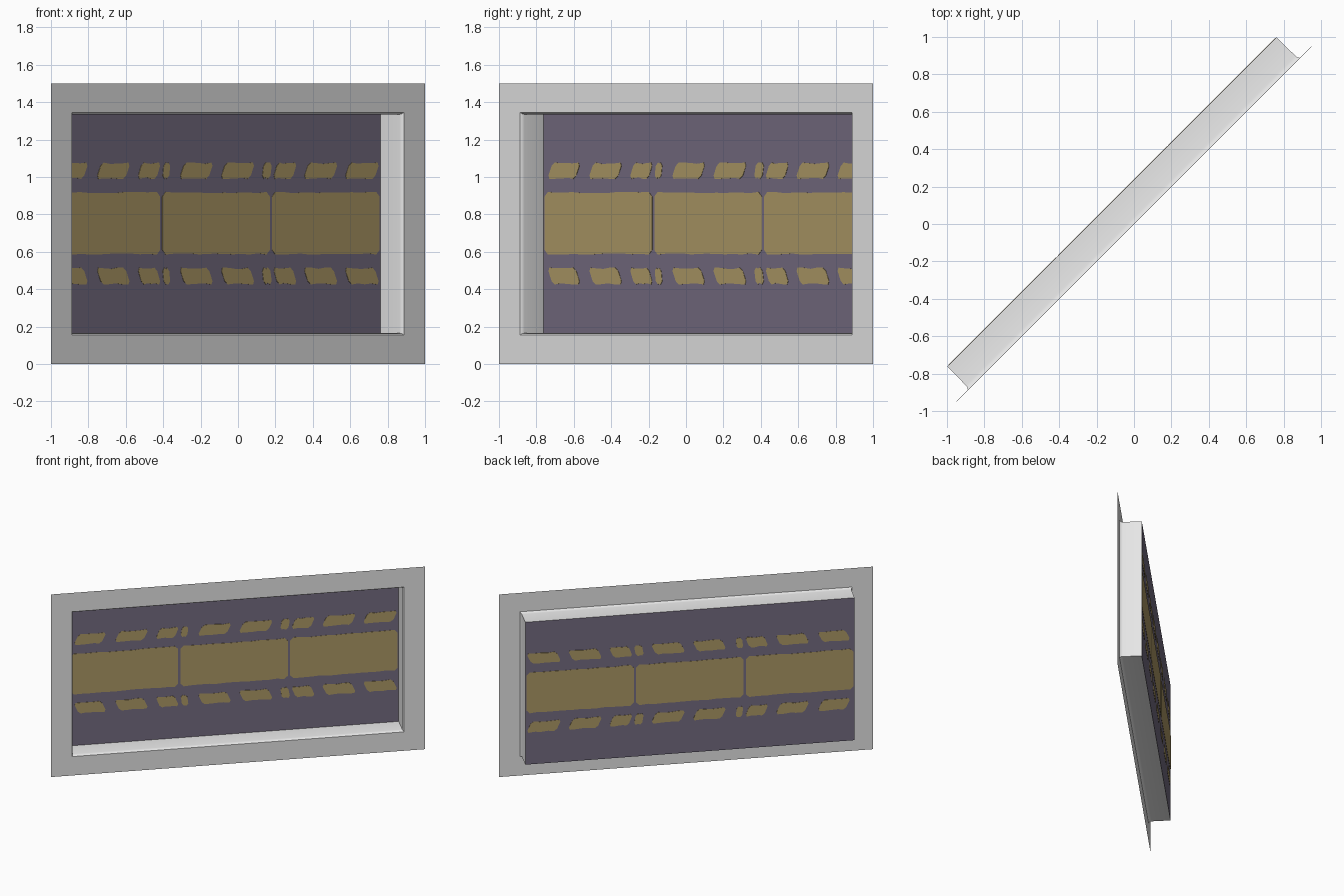
import bpy, bmesh, math, random

if "Cube" in bpy.data.objects:
    bpy.data.objects.remove(bpy.data.objects["Cube"])

random.seed(4)
R2 = math.sqrt(2)
TURN = math.radians(45)          # the whole piece stands on the diagonal
DEPTH = 0.168                    # recess depth
HALF = 0.88 * R2                 # half length of the recessed panel
MID_Z = 0.75


def material(name, rgb):
    m = bpy.data.materials.new(name)
    m.diffuse_color = (*rgb, 1)
    m.use_nodes = True
    m.node_tree.nodes["Principled BSDF"].inputs["Base Color"].default_value = m.diffuse_color
    return m


grey = material("light grey", (0.8, 0.8, 0.8))
purple = material("dusky purple", (0.179, 0.152, 0.222))
gold = material("dull gold", (0.425, 0.323, 0.135))


def finish(name, bm, mat):
    me = bpy.data.meshes.new(name)
    bm.to_mesh(me)
    bm.free()
    me.materials.append(mat)
    ob = bpy.data.objects.new(name, me)
    ob.rotation_euler[2] = TURN
    bpy.context.collection.objects.link(ob)
    return ob


def ring(bm, hx, hz, y):
    return [bm.verts.new((sx * hx, y, MID_Z + sz * hz))
            for sx, sz in ((-1, -1), (1, -1), (1, 1), (-1, 1))]


# Flat border, rounded lip and recess walls as one sheet
bm = bmesh.new()
profile = [(R2, 0.75, 0), (1.256, 0.595, 0), (1.249, 0.588, 0.01),
           (1.246, 0.585, 0.024), (HALF, 0.585, DEPTH)]
rings = [ring(bm, *p) for p in profile]
for a, b in zip(rings, rings[1:]):
    for i in range(4):
        j = (i + 1) % 4
        bm.faces.new((a[i], a[j], b[j], b[i]))
frame = finish("recessed_frame", bm, grey)
bpy.context.view_layer.objects.active = frame
frame.select_set(True)
bpy.ops.object.shade_smooth_by_angle(angle=math.radians(35))

# Recessed panel
bm = bmesh.new()
bm.faces.new(ring(bm, HALF, 0.585, DEPTH))
finish("back_panel", bm, purple)


def plate(bm, x0, x1, z0, z1, lean, cut, waves):
    """Thin slab with clipped corners, a leaning outline and wavy long edges,
    passing through the panel so it shows on both sides."""
    w, h = x1 - x0, z1 - z0
    c = min(cut, w * 0.3)
    pts = [(0, c), (c, 0)]
    pts += [(c + (w - 2 * c) * k / waves, random.uniform(0, 0.007)) for k in range(1, waves)]
    pts += [(w - c, 0), (w, c), (w, h - c), (w - c, h)]
    pts += [(c + (w - 2 * c) * k / waves, h - random.uniform(0, 0.007))
            for k in range(waves - 1, 0, -1)]
    pts += [(c, h), (0, h - c)]
    out = []
    for x, z in pts:
        t = z / h if lean > 0 else 1 - z / h
        s = abs(lean)
        px = x0 + x * (w - s) / w + s * t
        out.append((px, z0 + z))
    front = [bm.verts.new((x, DEPTH - 0.002, z)) for x, z in out]
    back = [bm.verts.new((x, DEPTH + 0.002, z)) for x, z in out]
    bm.faces.new(front)
    bm.faces.new(back[::-1])
    n = len(out)
    for i in range(n):
        j = (i + 1) % n
        bm.faces.new((front[j], front[i], back[i], back[j]))


# Three large middle blocks
bm = bmesh.new()
third = 2 * HALF / 3
for i in range(3):
    x = -HALF + i * third
    plate(bm, x + 0.009, x + third - 0.008, 0.585, 0.92, 0, 0.025, 12)
finish("middle_blocks", bm, gold)

# Rows of small leaning blocks above and below, as fractions of the length
spans = [(4, 37), (45, 79), (86, 109.5), (111, 119), (128, 162), (169, 203.5),
         (210.5, 220.5), (221.5, 245.5), (252, 286.5), (293, 328)]
for name, z0, z1, side in (("upper_row", 0.99, 1.077, 1), ("lower_row", 0.425, 0.515, -1)):
    bm = bmesh.new()
    for a, b in spans:
        x0, x1 = (-HALF + 2 * HALF * v / 329 for v in (a, b))
        plate(bm, x0, x1, z0, z1, side * min(0.04, (x1 - x0) * 0.2), 0.018, 4)
    finish(name, bm, gold)
